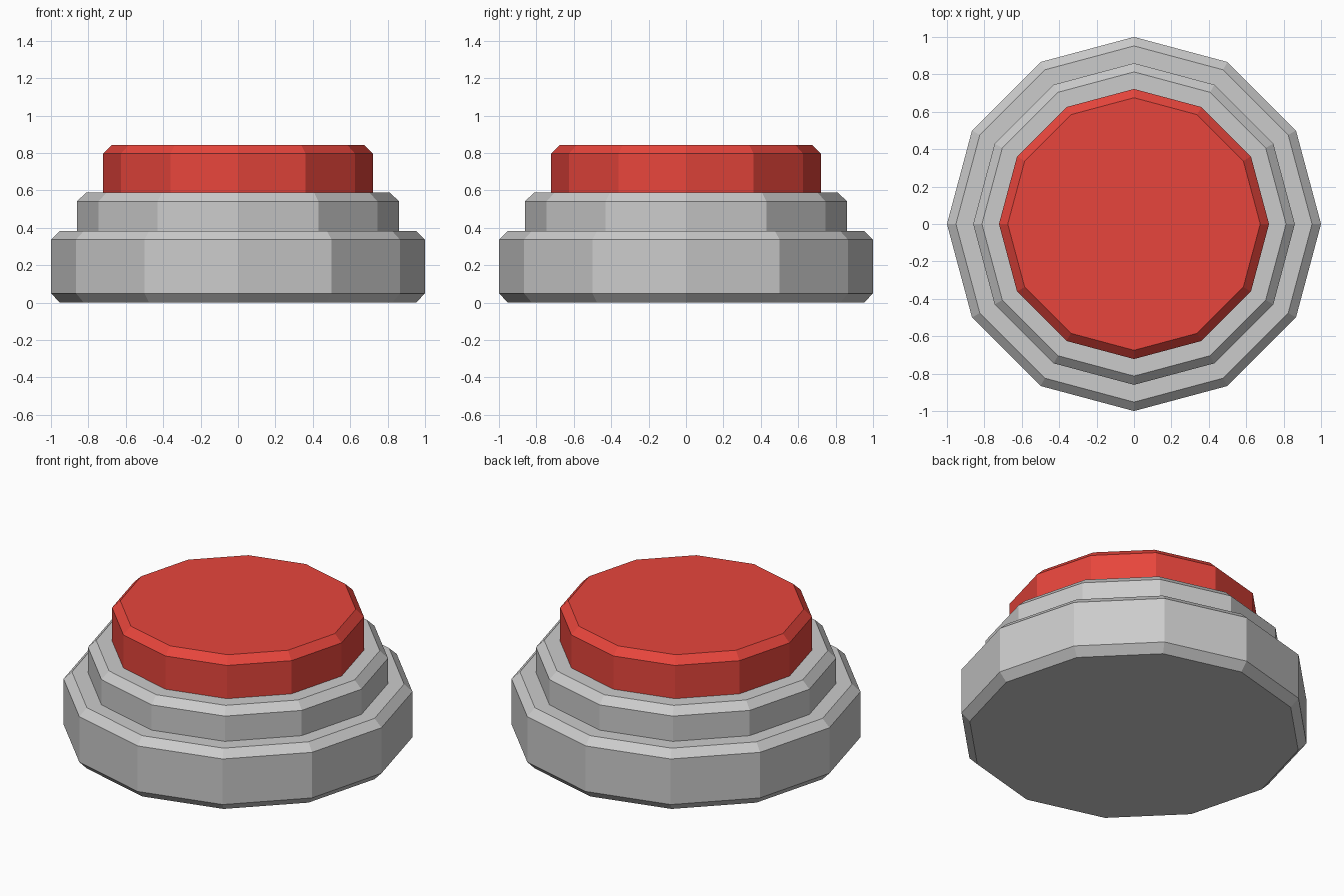
import bpy, bmesh
from math import sin, cos, tau

if "Cube" in bpy.data.objects:
    bpy.data.objects.remove(bpy.data.objects["Cube"])

SIDES = 12


def lathe(name, profile, color=None):
    """Spin a (radius, z) profile into a closed, flat-shaded 12-sided solid."""
    bm = bmesh.new()
    rings = [[bm.verts.new((r * cos(tau * i / SIDES), r * sin(tau * i / SIDES), z))
              for i in range(SIDES)] for r, z in profile]
    for low, high in zip(rings, rings[1:]):
        for i in range(SIDES):
            j = (i + 1) % SIDES
            bm.faces.new((low[i], low[j], high[j], high[i]))
    bm.faces.new(rings[0][::-1])
    bm.faces.new(rings[-1])
    mesh = bpy.data.meshes.new(name)
    bm.to_mesh(mesh)
    bm.free()
    obj = bpy.data.objects.new(name, mesh)
    bpy.context.collection.objects.link(obj)
    if color:
        mat = bpy.data.materials.new(name + "_paint")
        mat.diffuse_color = color
        mat.use_nodes = True
        mat.node_tree.nodes["Principled BSDF"].inputs["Base Color"].default_value = mat.diffuse_color
        mesh.materials.append(mat)
    return obj


# Stepped grey housing with chamfered rims
lathe("stepped_base", [(0.952, 0), (1, 0.05), (1, 0.337), (0.952, 0.383),
                       (0.86, 0.383), (0.86, 0.542), (0.813, 0.588)])

# Red push button on top
lathe("push_button", [(0.722, 0.588), (0.722, 0.797), (0.675, 0.843)],
      (0.8, 0.06, 0.045, 1))
